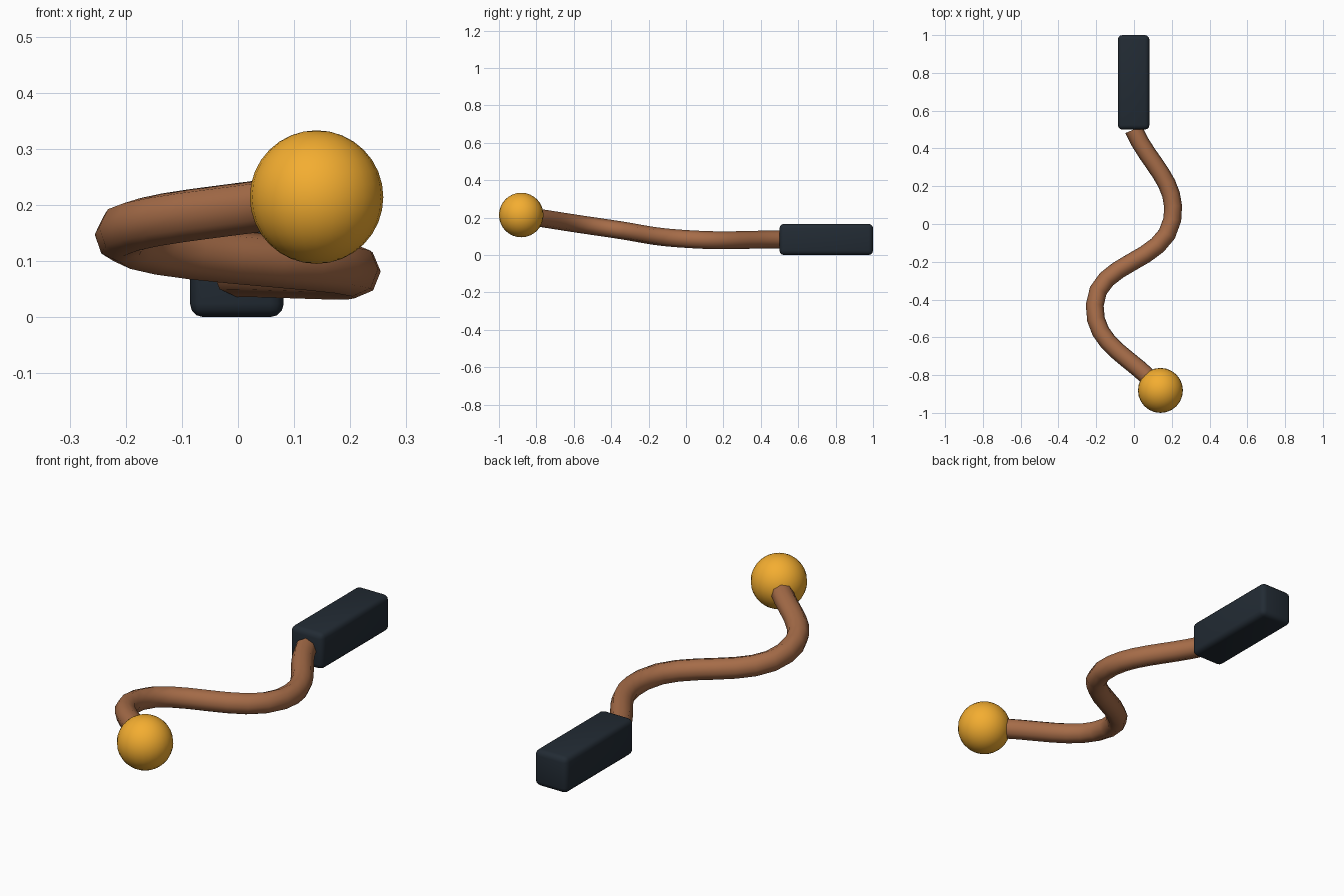
import bpy

if "Cube" in bpy.data.objects:
    bpy.data.objects.remove(bpy.data.objects["Cube"])


def paint(obj, name, color):
    mat = bpy.data.materials.new(name)
    mat.diffuse_color = color
    mat.use_nodes = True
    mat.node_tree.nodes["Principled BSDF"].inputs["Base Color"].default_value = mat.diffuse_color
    obj.data.materials.append(mat)


def smooth(obj, angle):
    bpy.ops.object.select_all(action='DESELECT')
    obj.select_set(True)
    bpy.context.view_layer.objects.active = obj
    bpy.ops.object.shade_smooth_by_angle(angle=angle)


# Handle: rounded dark grip
bpy.ops.mesh.primitive_cube_add(size=1, location=(-0.002, 0.75, 0.0835))
grip = bpy.context.object
grip.name = "grip"
grip.scale = (0.167, 0.5, 0.167)
bpy.ops.object.transform_apply(location=False, rotation=False, scale=True)
bev = grip.modifiers.new("rounded_edges", 'BEVEL')
bev.width = 0.024
bev.segments = 3
bpy.ops.object.modifier_apply(modifier=bev.name)
paint(grip, "dark_grip", (0.016, 0.024, 0.034, 1))
smooth(grip, 0.6)

# Cord: octagonal tube swept along a winding path
curve = bpy.data.curves.new("cord", 'CURVE')
curve.dimensions = '3D'
curve.resolution_u = 8
curve.bevel_depth = 0.0476
curve.bevel_resolution = 2
curve.use_fill_caps = True
path = [(-0.002, 0.5, 0.0835), (0.203, 0.024, 0.0845),
        (-0.208, -0.43, 0.145), (0.14, -0.881, 0.214)]
spline = curve.splines.new('BEZIER')
spline.bezier_points.add(len(path) - 1)
for point, co in zip(spline.bezier_points, path):
    point.co = co
    point.handle_left_type = point.handle_right_type = 'AUTO'
cord = bpy.data.objects.new("cord", curve)
bpy.context.collection.objects.link(cord)
bpy.context.view_layer.objects.active = cord
bpy.ops.object.select_all(action='DESELECT')
cord.select_set(True)
bpy.ops.object.convert(target='MESH')
cord = bpy.context.object
cord.name = "cord"
paint(cord, "brown_cord", (0.38, 0.15, 0.065, 1))
smooth(cord, 0.9)

# Ball at the free end
bpy.ops.mesh.primitive_uv_sphere_add(segments=24, ring_count=16, radius=0.119,
                                     location=(0.14, -0.881, 0.214))
ball = bpy.context.object
ball.name = "end_ball"
paint(ball, "golden_ball", (0.9, 0.42, 0.03, 1))
smooth(ball, 0.6)
